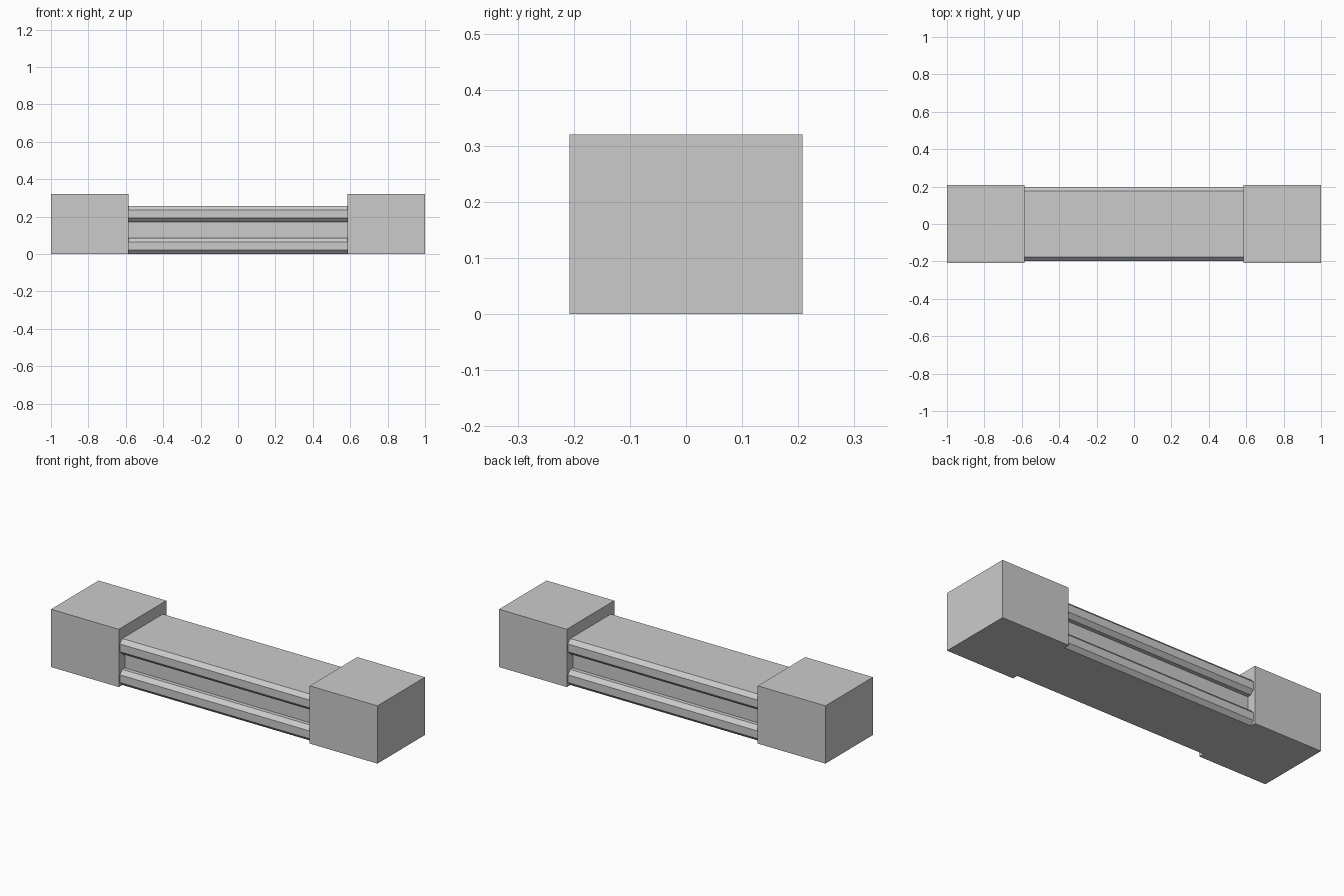
import bpy
import bmesh

cube = bpy.data.objects.get("Cube")
if cube:
    bpy.data.objects.remove(cube, do_unlink=True)

HALF_BEAM = 0.585      # the beam runs between the two blocks
BLOCK_HALF_DEPTH = 0.208
BLOCK_HEIGHT = 0.32

# One plain grey for everything
grey = bpy.data.materials.new("light_grey")
grey.use_nodes = True
colour = (0.6, 0.6, 0.6, 1)
grey.diffuse_color = colour
grey.node_tree.nodes["Principled BSDF"].inputs["Base Color"].default_value = colour


def extrude_x(name, profile, x0, x1):
    """Solid made by sweeping a closed (y, z) outline from x0 to x1."""
    bm = bmesh.new()
    face = bm.faces.new([bm.verts.new((x0, y, z)) for y, z in profile])
    swept = bmesh.ops.extrude_face_region(bm, geom=[face], use_keep_orig=True)
    moved = [v for v in swept["geom"] if isinstance(v, bmesh.types.BMVert)]
    bmesh.ops.translate(bm, verts=moved, vec=(x1 - x0, 0, 0))
    bmesh.ops.recalc_face_normals(bm, faces=bm.faces)
    mesh = bpy.data.meshes.new(name)
    bm.to_mesh(mesh)
    bm.free()
    mesh.materials.append(grey)
    obj = bpy.data.objects.new(name, mesh)
    bpy.context.collection.objects.link(obj)
    return obj


# End blocks
d, h = BLOCK_HALF_DEPTH, BLOCK_HEIGHT
block = [(-d, 0), (d, 0), (d, h), (-d, h)]
extrude_x("right_end_block", block, -1, -HALF_BEAM)
extrude_x("left_end_block", block, HALF_BEAM, 1)

# Middle beam: two chamfered flanges joined by a recessed web
flange = [(0.177, 0), (0.198, 0.021), (0.198, 0.064), (0.177, 0.086)]
web = 0.155
back = []
for base in (0, 0.171):
    back += [(y, base + z) for y, z in flange]
    if base == 0:
        back += [(web, 0.086), (web, 0.171)]
front = [(-y, z) for y, z in reversed(back)]
extrude_x("middle_beam", back + front, -HALF_BEAM, HALF_BEAM)
